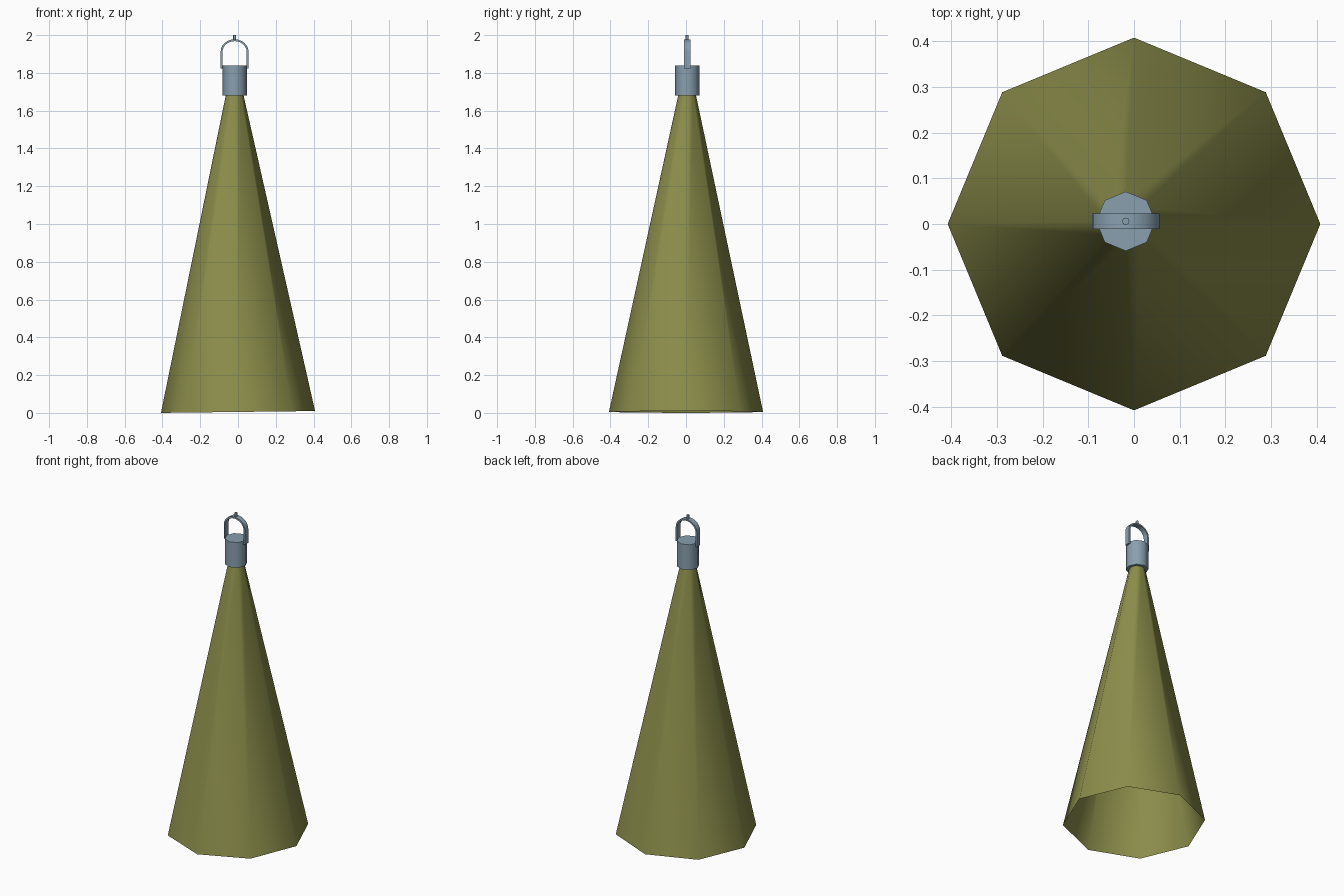
import bpy, bmesh, math

if "Cube" in bpy.data.objects:
    bpy.data.objects.remove(bpy.data.objects["Cube"])

AXIS_X, AXIS_Y = -0.018, 0.006   # centre of the cap and handle


def material(name, rgb):
    m = bpy.data.materials.new(name)
    m.diffuse_color = (*rgb, 1.0)
    m.use_nodes = True
    m.node_tree.nodes["Principled BSDF"].inputs["Base Color"].default_value = m.diffuse_color
    return m


olive = material("olive", (0.262, 0.27, 0.07))
steel = material("blue grey", (0.25, 0.35, 0.43))


def finish(name, bm, mat, angle):
    bmesh.ops.recalc_face_normals(bm, faces=bm.faces)
    mesh = bpy.data.meshes.new(name)
    bm.to_mesh(mesh)
    bm.free()
    mesh.materials.append(mat)
    ob = bpy.data.objects.new(name, mesh)
    bpy.context.collection.objects.link(ob)
    bpy.ops.object.select_all(action='DESELECT')
    ob.select_set(True)
    bpy.context.view_layer.objects.active = ob
    bpy.ops.object.shade_smooth_by_angle(angle=math.radians(angle))
    return ob


def loft(name, rings, mat, caps, sides=8):
    """Join rings given as (x, y, z, radius, tilt)."""
    bm = bmesh.new()
    loops = []
    for x, y, z, r, tilt in rings:
        loop = []
        for i in range(sides):
            a = math.tau * i / sides
            dx, dy = r * math.cos(a), r * math.sin(a)
            loop.append(bm.verts.new((x + dx, y + dy, z + tilt * dx)))
        loops.append(loop)
    for a, b in zip(loops, loops[1:]):
        for i in range(sides):
            j = (i + 1) % sides
            bm.faces.new((a[i], a[j], b[j], b[i]))
    if caps:
        bm.faces.new(loops[0][::-1])
        bm.faces.new(loops[-1])
    return finish(name, bm, mat, 50)


# Tall cone, open underneath and leaning very slightly
loft("cone_shell", [(0, 0, 0.005, 0.408, 0.012),
                    (AXIS_X, AXIS_Y, 1.70, 0.043, 0.012)], olive, False)

# Octagonal cap on the tip
loft("cap", [(AXIS_X, AXIS_Y, 1.68, 0.065, 0),
             (AXIS_X, AXIS_Y, 1.84, 0.065, 0)], steel, True)

# Small stud above the handle
loft("stud", [(AXIS_X, AXIS_Y, 1.97, 0.008, 0),
              (AXIS_X, AXIS_Y, 2.0, 0.008, 0)], steel, True)


# Arched handle: a flat strap following an arch
def arch(half_width, spring, rise):
    pts = [(half_width, 1.822)]
    for i in range(13):
        a = math.pi * i / 12
        pts.append((half_width * math.cos(a), spring + rise * math.sin(a)))
    return pts + [(-half_width, 1.822)]


bm = bmesh.new()
sections = []
for (xo, zo), (xi, zi) in zip(arch(0.074, 1.912, 0.066), arch(0.064, 1.912, 0.056)):
    sections.append([bm.verts.new((AXIS_X + x, AXIS_Y + y, z)) for x, y, z in
                     ((xo, -0.0165, zo), (xo, 0.0165, zo),
                      (xi, 0.0165, zi), (xi, -0.0165, zi))])
for a, b in zip(sections, sections[1:]):
    for i in range(4):
        j = (i + 1) % 4
        bm.faces.new((a[i], a[j], b[j], b[i]))
bm.faces.new(sections[0])
bm.faces.new(sections[-1])
finish("handle", bm, steel, 40)
